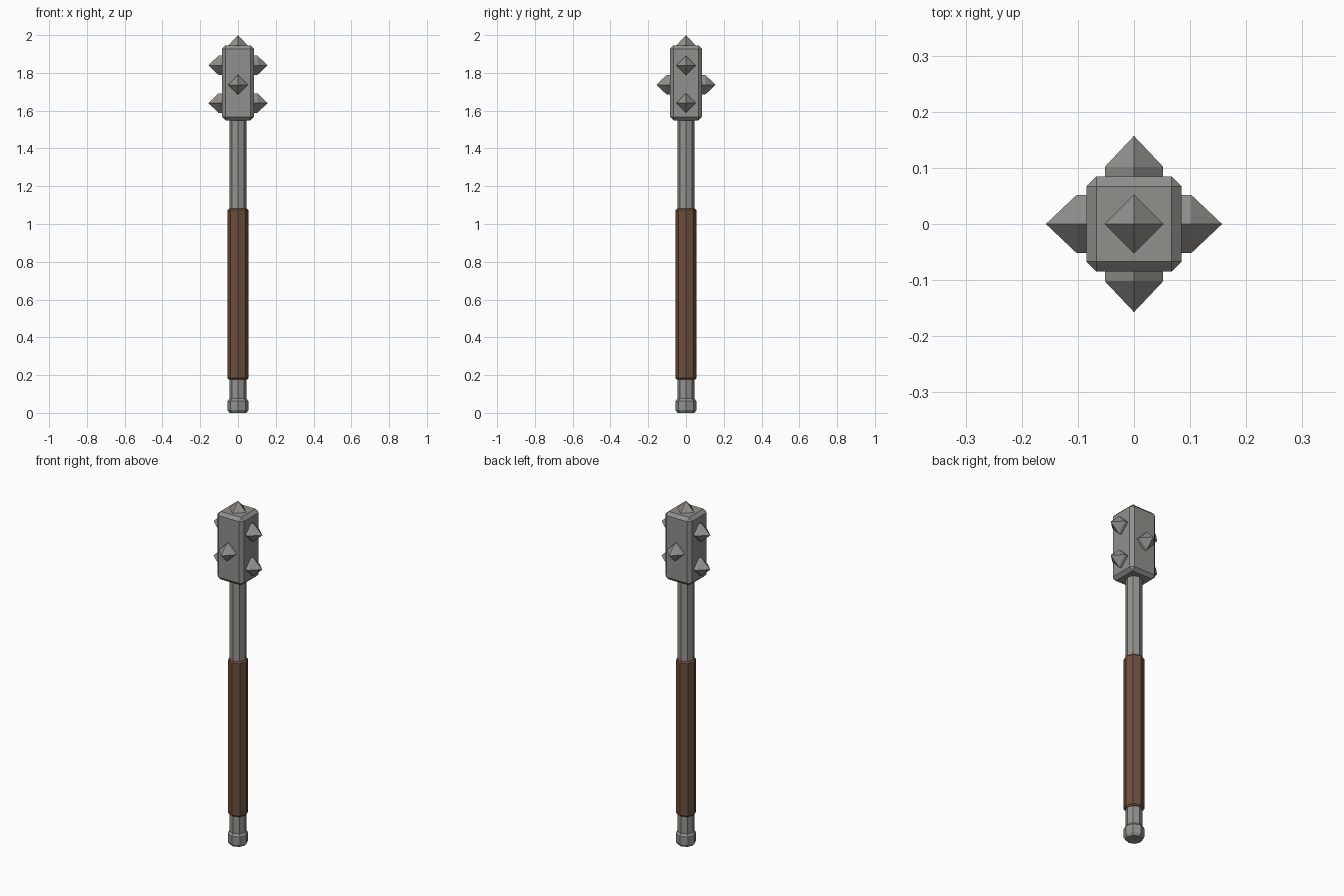
import bpy, bmesh, math
from mathutils import Vector

if "Cube" in bpy.data.objects:
    bpy.data.objects.remove(bpy.data.objects["Cube"])


def material(name, rgb):
    m = bpy.data.materials.new(name)
    m.diffuse_color = (*rgb, 1)
    m.use_nodes = True
    m.node_tree.nodes["Principled BSDF"].inputs["Base Color"].default_value = m.diffuse_color
    return m


HEAD = material("head steel", (0.29, 0.28, 0.262))
STEEL = material("shaft steel", (0.29, 0.295, 0.27))
LEATHER = material("brown leather", (0.15, 0.078, 0.046))


def finish(name, bm, mat):
    bmesh.ops.recalc_face_normals(bm, faces=bm.faces)
    mesh = bpy.data.meshes.new(name)
    bm.to_mesh(mesh)
    bm.free()
    mesh.materials.append(mat)
    ob = bpy.data.objects.new(name, mesh)
    bpy.context.collection.objects.link(ob)
    return ob


def turned(name, profile, sides, mat):
    """Capped prism through (radius, z) rings; radius 0 makes a point."""
    bm = bmesh.new()
    rings = []
    for r, z in profile:
        n = sides if r else 1
        rings.append([bm.verts.new((r * math.cos(2 * math.pi * i / sides),
                                    r * math.sin(2 * math.pi * i / sides), z)) for i in range(n)])
    for a, b in zip(rings, rings[1:]):
        for i in range(sides):
            j = (i + 1) % sides
            bm.faces.new([a[i], a[j], b[0]] if len(b) == 1 else [a[i], a[j], b[j], b[i]])
    for ring in (rings[0], rings[-1]):
        if len(ring) > 1:
            bm.faces.new(ring)
    return finish(name, bm, mat)


# Handle: pommel, steel shaft and leather grip, all octagonal
turned("pommel", [(0.045, 0), (0.055, 0.014), (0.055, 0.062), (0.045, 0.075)], 8, STEEL)
turned("shaft", [(0.045, 0.03), (0.045, 1.6)], 8, STEEL)
turned("grip", [(0.047, 0.176), (0.055, 0.184), (0.055, 1.073), (0.047, 1.081)], 8, LEATHER)

# Chamfered block head
bm = bmesh.new()
bmesh.ops.create_cube(bm, size=1)
for v in bm.verts:
    v.co = Vector((v.co.x * 0.17, v.co.y * 0.17, 1.747 + v.co.z * 0.396))
bmesh.ops.bevel(bm, geom=bm.edges[:], offset=0.018, segments=1, affect='EDGES')
finish("head", bm, HEAD)


# Diamond studs: short square prism with a pyramid tip
def spike(name, direction, base):
    ob = turned(name, [(0.052, -0.045), (0.052, 0), (0, 0.055)], 4, HEAD)
    ob.rotation_euler = Vector(direction).to_track_quat('Z', 'Y').to_euler()
    ob.location = base


spike("top_spike", (0, 0, 1), (0, 0, 1.945))
for s, side in ((-1, "a"), (1, "b")):
    spike(f"front_back_spike_{side}", (0, s, 0), (0, s * 0.102, 1.737))
    for z, level in ((1.64, "lower"), (1.84, "upper")):
        spike(f"side_spike_{level}_{side}", (s, 0, 0), (s * 0.102, 0, z))
